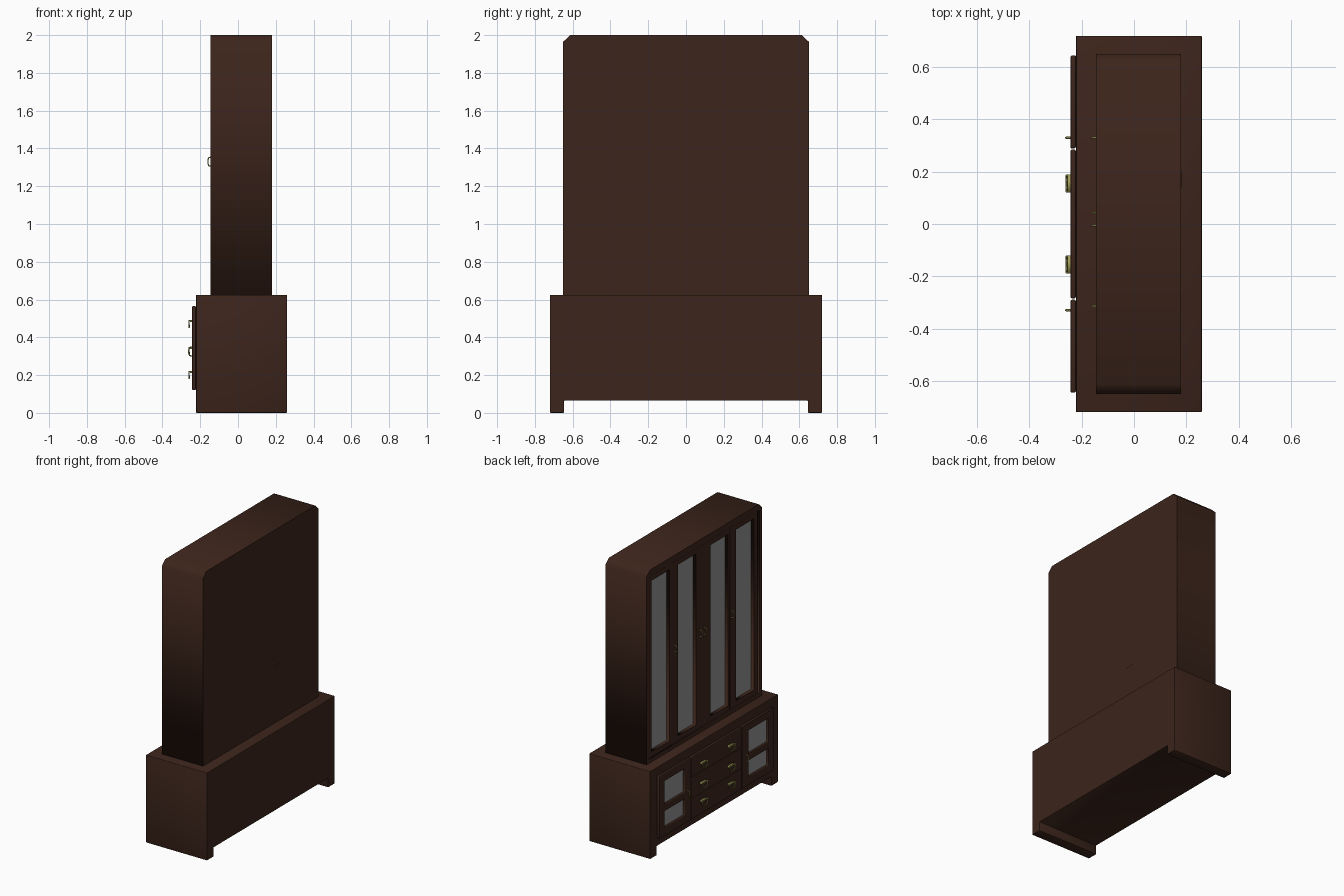
import bpy, bmesh
from mathutils import Matrix

if "Cube" in bpy.data.objects:
    bpy.data.objects.remove(bpy.data.objects["Cube"])


def material(name, rgb):
    m = bpy.data.materials.new(name)
    m.diffuse_color = (*rgb, 1)
    m.use_nodes = True
    m.node_tree.nodes["Principled BSDF"].inputs["Base Color"].default_value = m.diffuse_color
    return m


WOOD = material("dark_wood", (0.045, 0.018, 0.011))
BRASS = material("brass", (0.36, 0.34, 0.10))
GLASS = material("glass_grey", (0.3, 0.3, 0.3))

# curve plane (x, y, normal) -> world (y, z, x)
TO_FACE = Matrix(((0, 0, 1, 0), (1, 0, 0, 0), (0, 1, 0, 0), (0, 0, 0, 1)))


def rect(y0, y1, z0, z1):
    return [(y0, z0), (y1, z0), (y1, z1), (y0, z1)]


def slab(name, loops, x0, x1, mat=WOOD, bevel=0.0):
    """Outline (with optional holes) in the y-z plane, extruded from x0 to x1."""
    cu = bpy.data.curves.new(name, 'CURVE')
    cu.dimensions = '2D'
    cu.fill_mode = 'BOTH'
    cu.extrude = (x1 - x0) / 2
    for pts in loops:
        s = cu.splines.new('POLY')
        s.points.add(len(pts) - 1)
        for p, (y, z) in zip(s.points, pts):
            p.co = (y, z, 0, 1)
        s.use_cyclic_u = True
    tmp = bpy.data.objects.new(name + "_outline", cu)
    bpy.context.collection.objects.link(tmp)
    bpy.context.view_layer.update()
    me = bpy.data.meshes.new_from_object(tmp)
    bpy.data.objects.remove(tmp)
    me.transform(Matrix.Translation(((x0 + x1) / 2, 0, 0)) @ TO_FACE)
    bm = bmesh.new()
    bm.from_mesh(me)
    bmesh.ops.remove_doubles(bm, verts=bm.verts, dist=1e-5)
    bmesh.ops.dissolve_limit(bm, angle_limit=0.01, verts=bm.verts, edges=bm.edges)
    bmesh.ops.recalc_face_normals(bm, faces=bm.faces)
    bm.to_mesh(me)
    bm.free()
    me.materials.clear()
    me.materials.append(mat)
    ob = bpy.data.objects.new(name, me)
    bpy.context.collection.objects.link(ob)
    if bevel:
        b = ob.modifiers.new("Bevel", 'BEVEL')
        b.width, b.segments, b.limit_method = bevel, 2, 'ANGLE'
    return ob


def pull(name, path, radius=0.004):
    """Brass pull: round bar swept along a bent path."""
    cu = bpy.data.curves.new(name, 'CURVE')
    cu.dimensions = '3D'
    cu.bevel_depth, cu.bevel_resolution, cu.use_fill_caps = radius, 1, True
    s = cu.splines.new('POLY')
    s.points.add(len(path) - 1)
    for p, co in zip(s.points, path):
        p.co = (*co, 1)
    cu.materials.append(BRASS)
    ob = bpy.data.objects.new(name, cu)
    bpy.context.collection.objects.link(ob)


def door_pull(name, x, y, z):
    pull(name, [(x, y, z + .024), (x - .012, y, z + .022), (x - .017, y, z + .01),
                (x - .017, y, z - .01), (x - .012, y, z - .022), (x, y, z - .024)])


def drawer_pull(name, x, y, z):
    pull(name, [(x, y + .031, z + .018), (x - .016, y + .031, z + .018),
                (x - .016, y + .028, z - .01), (x - .016, y + .018, z - .018),
                (x - .016, y - .018, z - .018), (x - .016, y - .028, z - .01),
                (x - .016, y - .031, z + .018), (x, y - .031, z + .018)])
    slab(name + "_plate", [rect(y - .034, y + .034, z + .01, z + .022)], x - .012, x, BRASS)


# base cabinet: body with two full-depth feet
slab("base_body", [[(-.72, 0), (-.645, 0), (-.645, .065), (.645, .065), (.645, 0),
                    (.72, 0), (.72, .625), (-.72, .625)]], -.222, .26, bevel=.004)

# base doors, two panes each
for side, sg in (("left", 1), ("right", -1)):
    def r(a, b, c, d):
        return rect(min(a * sg, b * sg), max(a * sg, b * sg), c, d)
    slab(f"base_door_{side}", [r(.289, .645, .12, .565), r(.36, .585, .345, .51),
                               r(.36, .585, .18, .295)], -.243, -.222, bevel=.007)
    slab(f"base_glass_{side}", [r(.34, .6, .165, .525)], -.226, -.223, GLASS)
    slab(f"base_door_rail_{side}", [r(.365, .58, .297, .343)], -.236, -.226)
    door_pull(f"base_door_pull_{side}", -.243, .33 * sg, .325)

# three drawers with a pair of pulls each
for i, (z0, z1, zh) in enumerate(((.12, .263, .2), (.266, .414, .327), (.417, .565, .47))):
    slab(f"drawer_{i + 1}", [rect(-.285, .285, z0, z1)], -.243, -.222, bevel=.007)
    for y in (-.155, .155):
        drawer_pull(f"drawer_pull_{i + 1}", -.243, y, zh)

# upper case: chamfered shell, open front, closed back
outer = [(-.65, .625), (.65, .625), (.65, 1.965), (.613, 2.0), (-.613, 2.0), (-.65, 1.965)]
slab("upper_case", [outer, rect(-.622, .622, .655, 1.955)], -.145, .165)
slab("upper_back", [outer], .165, .18)
slab("back_cover_plate", [rect(.14, .205, .9, 1.03)], .178, .181)

# upper glass doors: outer edges, pane edges, pull position
doors = ((.318, .62, .388, .593, .33), (.018, .316, .088, .293, .042),
         (-.289, .016, -.272, -.072, -.005), (-.602, -.291, -.562, -.362, -.314))
for i, (y0, y1, p0, p1, h) in enumerate(doors):
    slab(f"upper_door_{i + 1}", [rect(y0, y1, .658, 1.952), rect(p0, p1, .695, 1.915)],
         -.142, -.112)
    slab(f"upper_glass_{i + 1}", [rect(p0 - .005, p1 + .005, .69, 1.92)], -.118, -.114, GLASS)
    door_pull(f"upper_door_pull_{i + 1}", -.142, h, 1.33)
